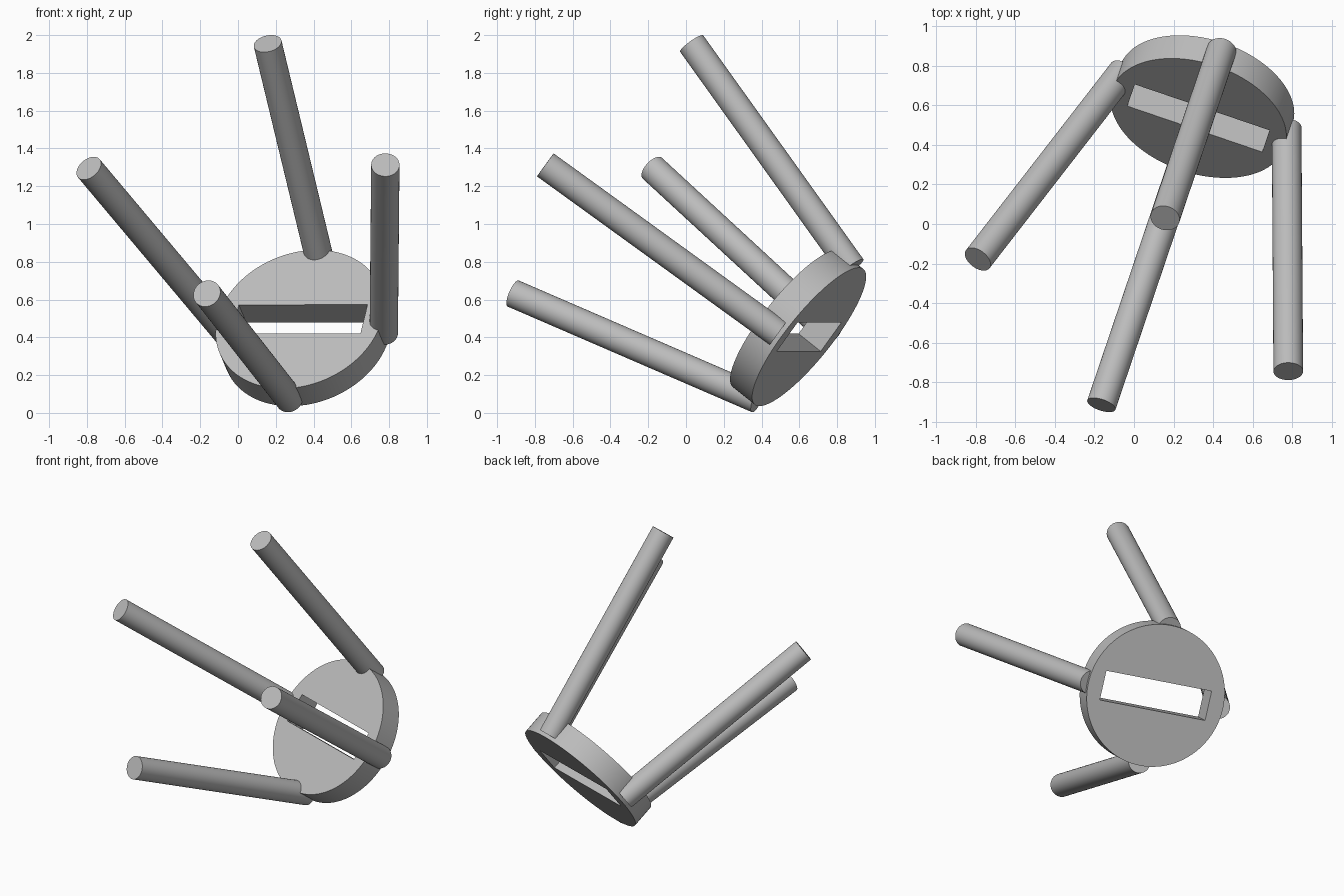
import bpy
import bmesh
from mathutils import Matrix, Vector

cube = bpy.data.objects.get("Cube")
if cube:
    bpy.data.objects.remove(cube, do_unlink=True)

# Single grey finish
grey = bpy.data.materials.new("plain grey")
grey.use_nodes = True
grey.diffuse_color = (0.5, 0.5, 0.5, 1)
grey.node_tree.nodes["Principled BSDF"].inputs["Base Color"].default_value = (0.5, 0.5, 0.5, 1)

# Frame of the tipped stool: origin on the underside of the seat, legs along normal
normal = Vector((-0.257, -0.754, 0.604)).normalized()
across = Vector((0.947, -0.322, 0)).normalized()
along = normal.cross(across).normalized()
across = along.cross(normal)
origin = Vector((0.326, 0.535, 0.496))
frame = Matrix.Translation(origin) @ Matrix((across, along, normal)).transposed().to_4x4()

SEAT_RADIUS, SEAT_THICK = 0.46, 0.155
SLOT_LENGTH, SLOT_WIDTH = 0.72, 0.192
LEG_RADIUS, LEG_OFFSET, LEG_DEPTH = 0.075, 0.437, 0.124


def finish(name, bm, matrix):
    """Turn a bmesh into a placed object with smooth sides and sharp rims."""
    bmesh.ops.recalc_face_normals(bm, faces=bm.faces)
    mesh = bpy.data.meshes.new(name)
    bm.to_mesh(mesh)
    bm.free()
    mesh.materials.append(grey)
    obj = bpy.data.objects.new(name, mesh)
    bpy.context.collection.objects.link(obj)
    obj.matrix_world = matrix
    bpy.ops.object.select_all(action='DESELECT')
    obj.select_set(True)
    bpy.context.view_layer.objects.active = obj
    bpy.ops.object.shade_smooth_by_angle()
    return obj


def make_leg(name, base, tip):
    axis = tip - base
    bm = bmesh.new()
    bmesh.ops.create_cone(bm, cap_ends=True, segments=48, radius1=LEG_RADIUS,
                          radius2=LEG_RADIUS, depth=axis.length)
    turn = axis.to_track_quat('Z', 'Y').to_matrix().to_4x4()
    finish(name, bm, Matrix.Translation((base + tip) / 2) @ turn)


# Round seat with a rectangular hand slot
bm = bmesh.new()
bmesh.ops.create_circle(bm, segments=96, radius=SEAT_RADIUS)
x, y = SLOT_LENGTH / 2, SLOT_WIDTH / 2
corners = [bm.verts.new((a, b, 0)) for a, b in ((-x, -y), (x, -y), (x, y), (-x, y))]
for i, corner in enumerate(corners):
    bm.edges.new((corners[i - 1], corner))
bmesh.ops.triangle_fill(bm, edges=bm.edges[:], use_beauty=True, use_dissolve=False)
# Drop any triangles lying across the slot
inside = [f for f in bm.faces
          if abs(f.calc_center_median().x) < x and abs(f.calc_center_median().y) < y]
bmesh.ops.delete(bm, geom=inside, context='FACES')
result = bmesh.ops.extrude_face_region(bm, geom=bm.faces[:], use_keep_orig=True)
moved = [v for v in result["geom"] if isinstance(v, bmesh.types.BMVert)]
bmesh.ops.translate(bm, verts=moved, vec=(0, 0, -SEAT_THICK))
finish("seat", bm, frame)

# Splayed legs: direction of each base on the seat, and its foot centre
legs = {
    "upper_leg": ((0, 1), (0.157, 0.03, 1.955)),
    "lower_leg": ((0, -1), (-0.165, -0.915, 0.632)),
    "right_leg": ((-1, 0), (-0.79, -0.178, 1.295)),
    "left_leg": ((1, 0), (0.78, -0.745, 1.313)),
}
for name, ((dx, dy), tip) in legs.items():
    base = frame @ Vector((dx * LEG_OFFSET, dy * LEG_OFFSET, -LEG_DEPTH))
    make_leg(name, base, Vector(tip))
